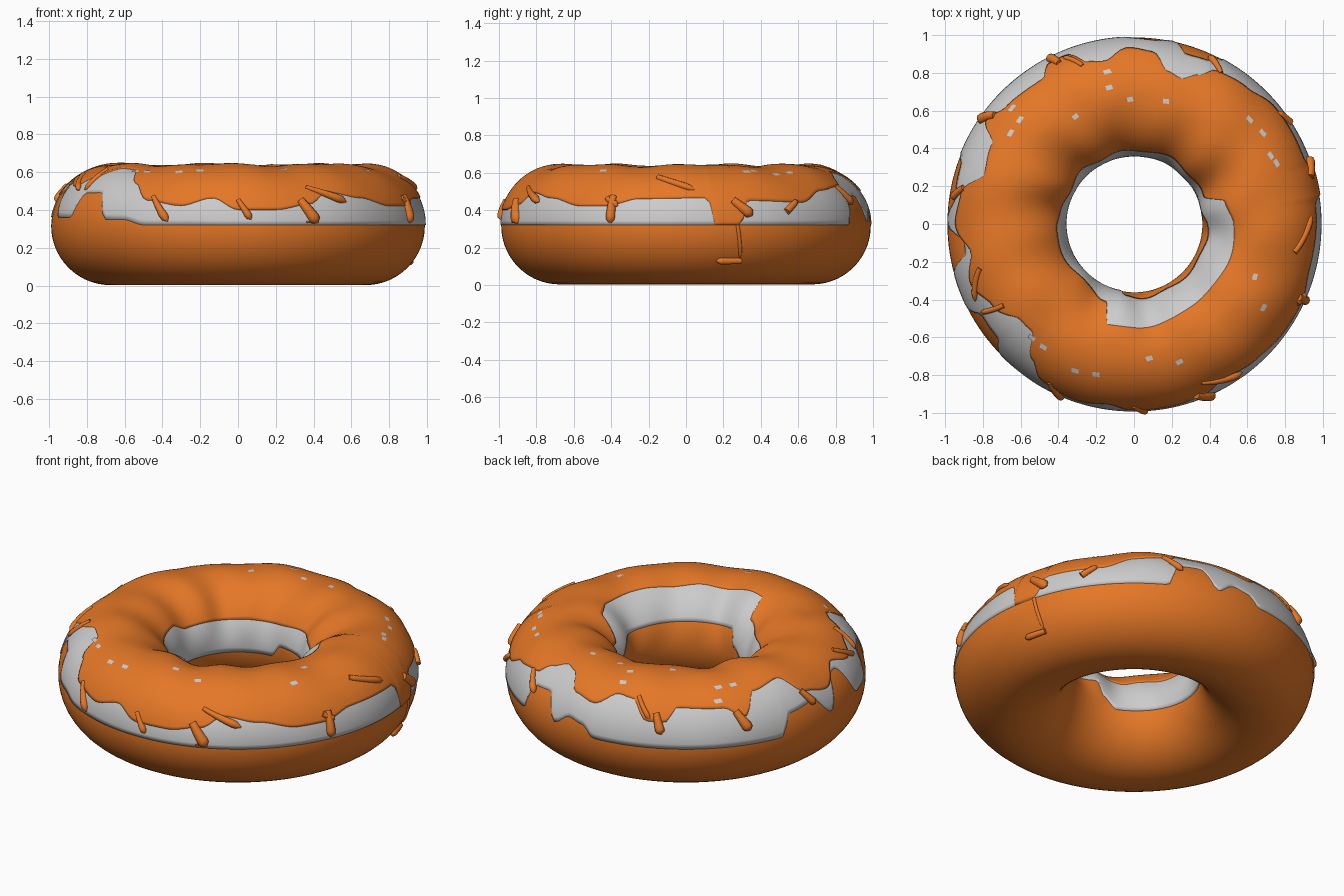
import bpy, bmesh, math
from mathutils import Vector

if "Cube" in bpy.data.objects:
    bpy.data.objects.remove(bpy.data.objects["Cube"])

R, r, ZC = 0.675, 0.313, 0.316      # ring radius, tube radius, tube centre height


def material(name, col):
    m = bpy.data.materials.new(name)
    m.diffuse_color = (*col, 1)
    m.use_nodes = True
    m.node_tree.nodes["Principled BSDF"].inputs["Base Color"].default_value = m.diffuse_color
    return m


ORANGE = material("orange", (0.78, 0.185, 0.02))
GREY = material("light grey", (0.60, 0.60, 0.60))


def finish(ob, mat, smooth=True):
    ob.data.materials.append(mat)
    if smooth:
        for p in ob.data.polygons:
            p.use_smooth = True
    return ob


def wobble(az, phi):
    """Gentle hand-made lumps, strongest on the upper half of the ring."""
    a = math.radians(az)
    up = max(0.0, math.sin(phi))
    inner = max(0.0, -math.cos(phi))
    return up * (0.006 * math.sin(7 * a + 1) + 0.004 * math.sin(13 * a + 2 * phi)) \
        + up * inner * 0.022 * math.sin(10 * a)


def surf(az, phi, off=0.0):
    """Point on the ring: az around the ring, phi around the tube (0 out, pi/2 up)."""
    a = math.radians(az)
    t = r + off + wobble(az, phi)
    d = R + t * math.cos(phi)
    return Vector((d * math.cos(a), d * math.sin(a), ZC + t * math.sin(phi)))


def phi_of(z):
    return math.asin(max(-1, min(1, (z - ZC) / r)))


def edge(keys, az):
    """Height of a wavy rim at an angle, eased between (angle, z) keys."""
    az %= 360
    k = [(keys[-1][0] - 360, keys[-1][1])] + keys + [(keys[0][0] + 360, keys[0][1])]
    for (a, z0), (b, z1) in zip(k, k[1:]):
        if a <= az <= b:
            t = (az - a) / max(b - a, 1e-6)
            return z0 + (z1 - z0) * t * t * (3 - 2 * t)
    return k[0][1]


def shell(name, mat, outer, inner, off, n=240, m=36):
    """Coating over the top of the ring between a wavy outer and inner rim."""
    bm = bmesh.new()
    rows = []
    for i in range(n):
        az = 360 * i / n
        p0, p1 = phi_of(edge(outer, az)), math.pi - phi_of(edge(inner, az))
        row = [bm.verts.new(surf(az, p0, -0.004))]
        row += [bm.verts.new(surf(az, p0 + (p1 - p0) * j / m, off)) for j in range(m + 1)]
        row.append(bm.verts.new(surf(az, p1, -0.004)))
        rows.append(row)
    for i in range(n):
        a, b = rows[i], rows[(i + 1) % n]
        for j in range(m + 2):
            bm.faces.new((a[j], b[j], b[j + 1], a[j + 1]))
    me = bpy.data.meshes.new(name)
    bm.to_mesh(me)
    bm.free()
    ob = bpy.data.objects.new(name, me)
    bpy.context.collection.objects.link(ob)
    return finish(ob, mat)


# dough ring
bm = bmesh.new()
N, M = 160, 56
grid = [[bm.verts.new(surf(360 * i / N, 2 * math.pi * j / M)) for j in range(M)] for i in range(N)]
for i in range(N):
    for j in range(M):
        i2, j2 = (i + 1) % N, (j + 1) % M
        bm.faces.new((grid[i][j], grid[i2][j], grid[i2][j2], grid[i][j2]))
me = bpy.data.meshes.new("dough")
bm.to_mesh(me)
bm.free()
dough = bpy.data.objects.new("dough", me)
bpy.context.collection.objects.link(dough)
finish(dough, ORANGE)

# grey cream layer with wavy rims
cream_out = [(0, .32), (61, .32), (65, .47), (73, .48), (78, .34), (84, .40), (90, .38), (94, .32),
             (157, .32), (161, .44), (172, .46), (179, .36), (186, .53), (190, .53), (196, .36),
             (206, .36), (211, .49), (220, .49), (225, .35), (232, .35), (240, .32), (300, .32)]
cream_in = [(20, .36), (85, .35), (95, .28), (170, .28), (245, .29), (258, .36), (262, .45),
            (368 - 8, .45)]
cream_in = [(0, .45)] + cream_in[:-1] + [(352, .45)]
shell("cream_layer", GREY, cream_out, cream_in, 0.005)

# orange icing on top
ice_out = [(0, .46), (7, .46), (9, .32), (17, .32), (20, .45), (40, .44), (50, .50), (62, .52),
           (66, .57), (72, .60), (78, .59), (84, .52), (92, .50), (100, .56), (106, .55), (112, .46),
           (118, .46), (122, .53), (138, .52), (145, .47), (150, .57), (162, .59), (170, .51),
           (180, .48), (190, .56), (200, .52), (210, .57), (220, .61), (227, .61), (233, .54),
           (240, .45), (252, .42), (262, .46), (270, .40), (282, .40), (293, .43), (300, .49),
           (312, .46), (325, .42), (334, .42), (345, .46)]
ice_in = [(0, .595), (14, .58), (22, .46), (60, .48), (90, .46), (170, .46), (185, .50), (235, .48),
          (250, .52), (255, .605), (270, .605), (290, .60), (315, .595), (340, .60)]
shell("icing", ORANGE, ice_out, ice_in, 0.011)


def stick(name, a0, z0, a1, z1, w0, w1, lift=0.008):
    """Tapered drip lying on the outer side of the ring."""
    cu = bpy.data.curves.new(name, 'CURVE')
    cu.dimensions = '3D'
    cu.bevel_depth = 1.0
    cu.bevel_resolution = 3
    cu.use_fill_caps = True
    sp = cu.splines.new('POLY')
    n = 8
    sp.points.add(n)
    for i in range(n + 1):
        t = i / n
        p = surf(a0 + (a1 - a0) * t, phi_of(z0 + (z1 - z0) * t), lift)
        sp.points[i].co = (*p, 1)
        cap = math.sqrt(max(0.02, 1 - max(0, (t - .75) / .25) ** 2))
        sp.points[i].radius = (w0 + (w1 - w0) * t) * cap
    ob = bpy.data.objects.new(name, cu)
    bpy.context.collection.objects.link(ob)
    cu.materials.append(ORANGE)


# drips running over the rim: start angle, start z, end angle, end z, widths
drips = [(242, .47, 248, .34, .012, .026), (270, .45, 274, .35, .012, .022),
         (290, .45, 295, .33, .022, .034), (212, .60, 210, .50, .014, .014),
         (293, .52, 306, .44, .012, .026), (292, .34, 292, .33, .01, .01),
         (336, .47, 336, .33, .020, .028), (350, .57, 363, .50, .016, .020),
         (334, .46, 338, .42, .016, .020), (15, .45, 21, .37, .022, .032),
         (33, .39, 38, .45, .020, .016), (115, .50, 117, .40, .018, .030),
         (108, .56, 113, .47, .012, .016), (142, .50, 146, .40, .020, .034),
         (196, .58, 206, .50, .014, .018), (168, .52, 172, .44, .016, .024),
         (60, .52, 66, .43, .012, .022)]
for k, d in enumerate(drips):
    stick(f"drip_{k + 1}", *d)

# long run with a folded foot on the right side
stick("long_run", 16, .34, 18, .14, .010, .010, 0.0)
stick("run_foot", 18.5, .13, 10, .13, .016, .020, 0.004)

# small grey flecks on the icing: x, y
flecks = [(-.13, .72), (-.14, .80), (-.02, .66), (.17, .65), (-.60, .55), (-.65, .48), (-.31, .57),
          (.61, .55), (.68, .48), (.72, .36), (.75, .32), (.64, -.28), (.68, -.44), (-.20, -.79),
          (-.31, -.77), (.08, -.71), (-.48, -.65), (-.54, -.60), (.24, -.73), (-.64, .61)]
bm = bmesh.new()
for x, y in flecks:
    az, d = math.degrees(math.atan2(y, x)), math.hypot(x, y)
    ph = math.acos(max(-1, min(1, (d - R) / r)))
    bm.faces.new([bm.verts.new(surf(az + da, ph + dp, 0.013))
                  for da, dp in ((-1.6, .03), (1.2, .045), (1.6, -.03), (-1.0, -.045))])
bmesh.ops.recalc_face_normals(bm, faces=bm.faces)
for f in bm.faces:
    if f.normal.z < 0:
        f.normal_flip()
me = bpy.data.meshes.new("flecks")
bm.to_mesh(me)
bm.free()
fl = bpy.data.objects.new("flecks", me)
bpy.context.collection.objects.link(fl)
finish(fl, GREY)
